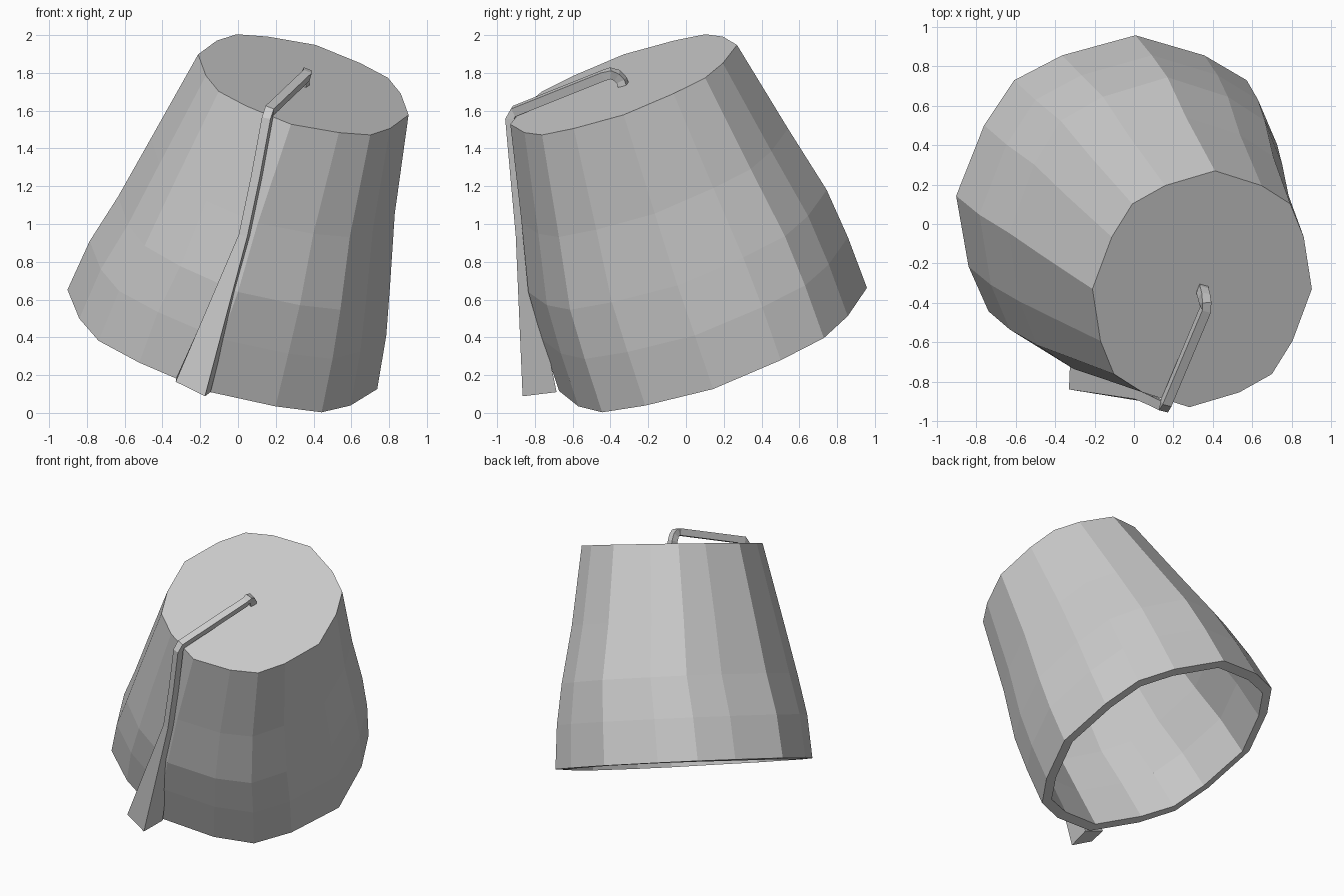
import bpy, bmesh
from mathutils import Vector as V

cube = bpy.data.objects.get("Cube")
if cube:
    bpy.data.objects.remove(cube)

grey = bpy.data.materials.new("plain_grey")
grey.use_nodes = True
grey.diffuse_color = (0.6, 0.6, 0.6, 1)
grey.node_tree.nodes["Principled BSDF"].inputs["Base Color"].default_value = (0.6, 0.6, 0.6, 1)


def loft(name, rings, cap_start):
    """Join rings of points into a flat-faced skin, capped at the last ring."""
    bm = bmesh.new()
    loops = [[bm.verts.new(p) for p in ring] for ring in rings]
    for low, high in zip(loops, loops[1:]):
        n = len(low)
        for i in range(n):
            j = (i + 1) % n
            bm.faces.new((low[i], low[j], high[j], high[i]))
    bm.faces.new(loops[-1])
    if cap_start:
        bm.faces.new(loops[0][::-1])
        bmesh.ops.recalc_face_normals(bm, faces=bm.faces)
    mesh = bpy.data.meshes.new(name)
    bm.to_mesh(mesh)
    bm.free()
    mesh.materials.append(grey)
    obj = bpy.data.objects.new(name, mesh)
    bpy.context.collection.objects.link(obj)
    return obj


# Sixteen-sided rim outline, one quarter turned four times
quarter = [(1, 0), (0.875, 0.44), (0.72, 0.72), (0.44, 0.875)]
outline = []
for turn in range(4):
    outline += quarter
    quarter = [(-b, a) for a, b in quarter]

# Tilted hat body: centre, sideways radius and depth radius of each level
levels = [
    ((-0.083, 0.143, 0.389), (0.82, 0, -0.263), (0.09, 0.815, 0.273)),
    ((0.0, 0.047, 0.66), (0.785, 0, -0.25), (0.09, 0.81, 0.27)),
    ((0.085, -0.045, 0.91), (0.72, 0, -0.235), (0.085, 0.79, 0.27)),
    ((0.185, -0.165, 1.255), (0.645, 0, -0.2), (0.08, 0.705, 0.25)),
    ((0.346, -0.33, 1.738), (0.557, 0, -0.16), (0.065, 0.60, 0.21)),
]
hat = loft("hat_body", [[V(c) + a * V(u) + b * V(v) for a, b in outline]
                        for c, u, v in levels], False)
wall = hat.modifiers.new("wall", "SOLIDIFY")
wall.thickness = 0.07
wall.offset = -1

# Cord over the crown, running down the front
path = [V(p) for p in (
    (0.345, -0.32, 1.70), (0.348, -0.34, 1.76), (0.355, -0.365, 1.787),
    (0.362, -0.40, 1.798), (0.363, -0.435, 1.787), (0.163, -0.91, 1.597),
    (0.155, -0.928, 1.56), (0.098, -0.90, 1.25), (0.033, -0.872, 0.94))]
across = V((-0.91, 0.24, 0.35)).normalized()
sections = []
for i, p in enumerate(path):
    along = (path[min(i + 1, len(path) - 1)] - path[max(i - 1, 0)]).normalized()
    side = (across - along * across.dot(along)).normalized()
    out = side.cross(along)
    sections.append([p + 0.024 * (a * side + b * out)
                     for a, b in ((1, 1), (-1, 1), (-1, -1), (1, -1))])

# Flared tassel end
sections.append([V(p) for p in ((-0.33, -0.84, 0.165), (-0.175, -0.865, 0.088),
                                (-0.145, -0.685, 0.11), (-0.325, -0.715, 0.19))])
loft("tassel_cord", sections, True)
